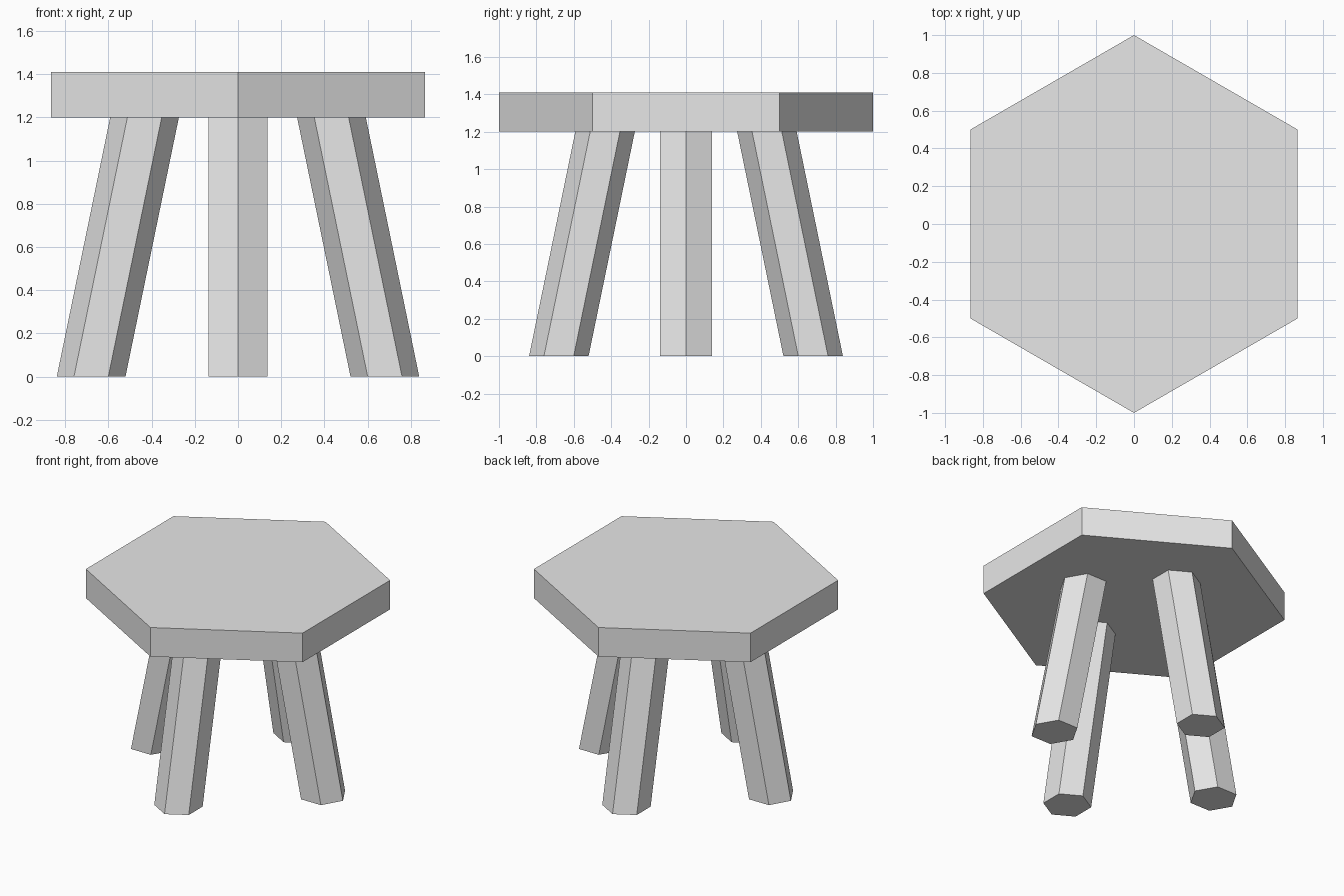
import bpy, bmesh, math
from mathutils import Matrix

cube = bpy.data.objects.get("Cube")
if cube:
    bpy.data.objects.remove(cube, do_unlink=True)

SEAT_BOTTOM, SEAT_TOP = 1.2, 1.41
LEG_TOP = SEAT_BOTTOM + 0.01      # slight overlap into the seat
FOOT_OFFSET, LEAN = 0.68, 0.206   # distance from axis at floor, inward run per unit height

grey = bpy.data.materials.new("light grey")
grey.use_nodes = True
grey.diffuse_color = (0.8, 0.8, 0.8, 1)
grey.node_tree.nodes["Principled BSDF"].inputs["Base Color"].default_value = (0.8, 0.8, 0.8, 1)


def hex_prism(name, radius, bottom, top, transform=Matrix.Identity(4)):
    """Hexagonal prism with corners on the y axis, then transformed."""
    bm = bmesh.new()
    bmesh.ops.create_cone(bm, cap_ends=True, segments=6, radius1=radius, radius2=radius,
                          depth=top - bottom,
                          matrix=Matrix.Translation((0, 0, (top + bottom) / 2)))
    bm.transform(transform)
    mesh = bpy.data.meshes.new(name)
    bm.to_mesh(mesh)
    bm.free()
    mesh.materials.append(grey)
    obj = bpy.data.objects.new(name, mesh)
    bpy.context.collection.objects.link(obj)
    return obj


# Seat slab
hex_prism("seat", 1.0, SEAT_BOTTOM, SEAT_TOP)

# Four splayed legs: sheared outward so feet stay flat, then turned about the axis
shear = Matrix.Identity(4)
shear[1][2] = LEAN
splay = Matrix.Translation((0, -FOOT_OFFSET, 0)) @ shear
for i, side in enumerate(("front", "left", "back", "right")):
    turn = Matrix.Rotation(i * math.pi / 2, 4, "Z")
    hex_prism(side + "_leg", 0.159, 0, LEG_TOP, turn @ splay)
